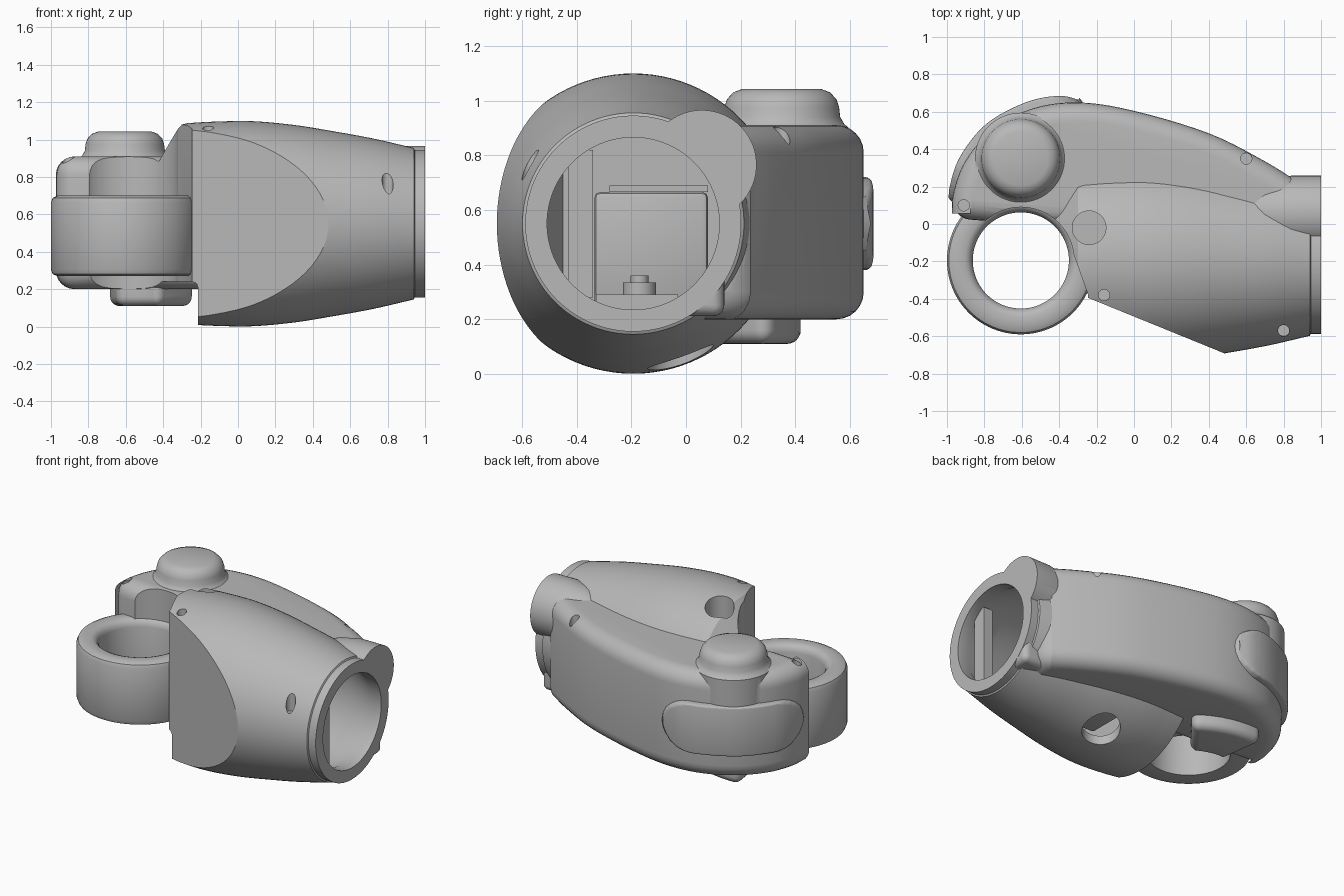
import bpy, bmesh, math
from mathutils import Vector, Matrix

if "Cube" in bpy.data.objects:
    bpy.data.objects.remove(bpy.data.objects["Cube"])

grey = bpy.data.materials.new("plain grey")
grey.use_nodes = True
COLOUR = (0.48, 0.48, 0.48, 1)
grey.diffuse_color = COLOUR
grey.node_tree.nodes["Principled BSDF"].inputs["Base Color"].default_value = COLOUR

AXIS_Y, AXIS_Z = -0.193, 0.55           # barrel axis, along x
RING = Vector((-0.605, -0.195, 0))      # centre of the cross ring, along z
FLAT_AT, FLAT_NORMAL = Vector((-0.25, -0.393, 0)), Vector((-0.285, -0.7, 0)).normalized()


def finish(bm, name):
    bmesh.ops.recalc_face_normals(bm, faces=bm.faces)
    mesh = bpy.data.meshes.new(name)
    bm.to_mesh(mesh)
    bm.free()
    mesh.materials.append(grey)
    ob = bpy.data.objects.new(name, mesh)
    bpy.context.collection.objects.link(ob)
    return ob


def apply(ob, mod):
    bpy.context.view_layer.objects.active = ob
    bpy.ops.object.modifier_apply(modifier=mod.name)


def bevel(ob, width, segments=6, angle=50):
    mod = ob.modifiers.new("round", 'BEVEL')
    mod.width, mod.segments, mod.use_clamp_overlap = width, segments, False
    mod.limit_method, mod.angle_limit = 'ANGLE', math.radians(angle)
    apply(ob, mod)
    return ob


def combine(ob, other, how):
    mod = ob.modifiers.new("combine", 'BOOLEAN')
    mod.operation, mod.object, mod.solver = how, other, 'EXACT'
    apply(ob, mod)
    bpy.data.objects.remove(other)


def smooth_path(points, steps=6):
    """Catmull-Rom curve through flat points."""
    p = [Vector(q) for q in points]
    p = [2 * p[0] - p[1]] + p + [2 * p[-1] - p[-2]]
    out = []
    for a, b, c, d in zip(p, p[1:], p[2:], p[3:]):
        for i in range(steps):
            t = i / steps
            out.append(0.5 * (2 * b + (c - a) * t + (2 * a - 5 * b + 4 * c - d) * t * t
                              + (3 * b - a - 3 * c + d) * t ** 3))
    return out + [p[-2]]


def extrude(bm, points, vec):
    face = bm.faces.new([bm.verts.new(p) for p in points])
    moved = bmesh.ops.extrude_face_region(bm, geom=[face])["geom"]
    bmesh.ops.translate(bm, vec=vec, verts=[v for v in moved if isinstance(v, bmesh.types.BMVert)])


def prism(name, outline, z0, z1):
    bm = bmesh.new()
    extrude(bm, [(p[0], p[1], z0) for p in outline], (0, 0, z1 - z0))
    return finish(bm, name)


def cylinder(name, centre, radius, z0, z1, sides=48):
    ring = [(centre[0] + radius * math.cos(a), centre[1] + radius * math.sin(a))
            for a in (2 * math.pi * i / sides for i in range(sides))]
    return prism(name, ring, z0, z1)


def box(name, lo, hi):
    return prism(name, [lo[:2], (hi[0], lo[1]), hi[:2], (lo[0], hi[1])], lo[2], hi[2])


def lathe(name, profile, to_world, closed=False, cut=None, sides=96):
    """Revolve (height, radius) pairs about z, then move into place."""
    bm = bmesh.new()
    rings = [[bm.verts.new((r * math.cos(a), r * math.sin(a), h))
              for a in (2 * math.pi * i / sides for i in range(sides))] for h, r in profile]
    pairs = list(zip(rings, rings[1:])) + ([(rings[-1], rings[0])] if closed else [])
    for a, b in pairs:
        for i in range(sides):
            j = (i + 1) % sides
            bm.faces.new((a[i], a[j], b[j], b[i]))
    if not closed:
        bm.faces.new(rings[0])
        bm.faces.new(rings[-1])
    bm.transform(to_world)
    if cut:
        made = bmesh.ops.bisect_plane(bm, geom=bm.verts[:] + bm.edges[:] + bm.faces[:],
                                      plane_co=cut, plane_no=FLAT_NORMAL, clear_outer=True)
        rim = [e for e in made["geom_cut"] if isinstance(e, bmesh.types.BMEdge)]
        bmesh.ops.holes_fill(bm, edges=rim, sides=0)
    return finish(bm, name)


TURN_X = Matrix.Rotation(math.pi / 2, 4, 'Y')
ALONG_X = Matrix.Translation((0, AXIS_Y, AXIS_Z)) @ TURN_X

# Barrel shell with a flat cheek, cut away where the cross ring sits
swell = smooth_path([(-0.27, 0.538), (-0.12, 0.546), (0.08, 0.548), (0.3, 0.528),
                     (0.5, 0.496), (0.72, 0.456), (0.94, 0.405)], 5)
profile = [(-0.5, 0.33), (-0.42, 0.40), (-0.3, 0.53)] + swell + [(0.945, 0.395), (1, 0.395)]
body = lathe("main_shell", profile, ALONG_X, cut=FLAT_AT)
combine(body, prism("cut", [(-0.245, -0.38), (-0.32, -0.17), (-0.9, -0.17),
                            (-0.9, -0.9), (-0.245, -0.9)], -1, 2), 'DIFFERENCE')
foot_cut = bevel(box("cut", (-0.9, -0.9, -0.5), (-0.215, 0.9, 0.24)), 0.03, 3)
combine(body, foot_cut, 'DIFFERENCE')

# Curved side arm sweeping round the back of the ring
outer = smooth_path([(-0.975, 0.03), (-0.965, 0.17), (-0.9, 0.34), (-0.76, 0.5), (-0.55, 0.615),
                     (-0.3, 0.65), (0, 0.605), (0.4, 0.485), (0.7, 0.335), (0.9, 0.21)], 5)
arm = prism("arm", outer + [Vector((0.9, -0.1))], 0.2, 0.91)
combine(body, bevel(arm, 0.1), 'UNION')

# Round cap with a flared base on top of the arm
cap = [(0.6, 0.245), (0.9, 0.245), (0.915, 0.228), (0.94, 0.214), (0.975, 0.21), (1.005, 0.2),
       (1.03, 0.177), (1.042, 0.145)]
combine(body, lathe("cap", cap, Matrix.Translation((-0.605, 0.35, 0)), sides=64), 'UNION')

# Curved foot under the arm
angles = [math.radians(52 + 46 * i / 8) for i in range(9)]
foot = [(RING.x + r * math.cos(a), RING.y + r * math.sin(a))
        for r, run in ((0.29, angles), (0.615, angles[::-1])) for a in run]
combine(body, bevel(prism("foot", foot, 0.11, 0.4), 0.05), 'UNION')

# Lugs beside the mouth
lug = lathe("lug", [(0.5, 0.1), (0.7, 0.175), (0.84, 0.2), (1, 0.2)],
            Matrix.Translation((0, 0.058, 0.765)) @ TURN_X)
combine(body, lug, 'UNION')
combine(body, bevel(box("lower_lug", (0.7, -0.05, 0.212), (0.999, 0.14, 0.38)), 0.04), 'UNION')

# Raised rounded pad on the outside of the arm
pad_edge = smooth_path([(-0.99, 0.1), (-0.985, 0.2), (-0.93, 0.36), (-0.79, 0.535),
                        (-0.58, 0.65), (-0.4, 0.685), (-0.28, 0.66)])
pad = prism("back_pad", pad_edge + [Vector((-0.3, 0.5)), Vector((-0.7, 0.3))], 0.3, 0.8)
chord = Vector((0.71, 0.5, 0)).normalized()
away = Vector((-chord.y, chord.x, 0))
corners = [(side * 0.27 + 0.17 * math.cos(a), 0.17 * math.sin(a))
           for side, start in ((1, -90), (-1, 90))
           for a in (math.radians(start + 15 * i) for i in range(13))]
window = bmesh.new()
extrude(window, [Vector((-0.65, 0.42, 0.55)) + chord * u + Vector((0, 0, v)) - away * 0.3
                 for u, v in corners], away * 0.8)
combine(pad, finish(window, "window"), 'INTERSECT')
bevel(pad, 0.018, 3, 40)

# Hollow inside the barrel, open at the mouth
hollow = [(0.02, 0.48)] + [(x, r - 0.06) for x, r in swell if 0.05 < x < 0.75] + [(0.92, 0.315), (1.1, 0.315)]
combine(body, lathe("hollow", hollow, ALONG_X, cut=FLAT_AT - FLAT_NORMAL * 0.05), 'DIFFERENCE')

# Ring bore, top port, bottom port and screw holes
for centre, radius, z0, z1 in [(RING, 0.285, -1, 2), ((-0.24, -0.02), 0.09, 0.75, 2),
                               ((0.25, -0.02), 0.12, -1, 0.3), ((0.6, 0.35), 0.03, 0.83, 2),
                               ((-0.91, 0.1), 0.03, 0.83, 2), ((-0.16, -0.38), 0.03, 1.0, 2),
                               ((0.8, -0.57), 0.03, 0.7, 2)]:
    combine(body, cylinder("cut", centre, radius, z0, z1), 'DIFFERENCE')

# Cross ring with rounded rims
ring_profile = [(0.27, 0.26), (0.27, 0.36), (0.28, 0.385), (0.305, 0.395), (0.665, 0.395),
                (0.688, 0.385), (0.7, 0.36), (0.7, 0.3), (0.692, 0.28), (0.675, 0.265), (0.65, 0.257)]
ring = lathe("cross_ring", ring_profile, Matrix.Translation(RING), closed=True)

# Fittings inside the barrel
parts = [body, pad, ring,
         bevel(box("inner_block", (0.05, -0.335, 0.24), (0.5, 0.08, 0.665)), 0.02, 2),
         box("inner_plate", (0.05, -0.28, 0.665), (0.6, 0.08, 0.69)),
         box("inner_base", (0.4, -0.33, 0.2), (0.65, -0.03, 0.29)),
         box("inner_post", (0.86, -0.43, 0.28), (0.93, -0.34, 0.82)),
         cylinder("inner_knob", (0.57, -0.17), 0.06, 0.28, 0.335),
         cylinder("inner_knob_top", (0.57, -0.17), 0.033, 0.33, 0.36)]

for ob in parts:
    for poly in ob.data.polygons:
        poly.material_index = 0
        poly.use_smooth = True
    ob.data.set_sharp_from_angle(angle=math.radians(28))
